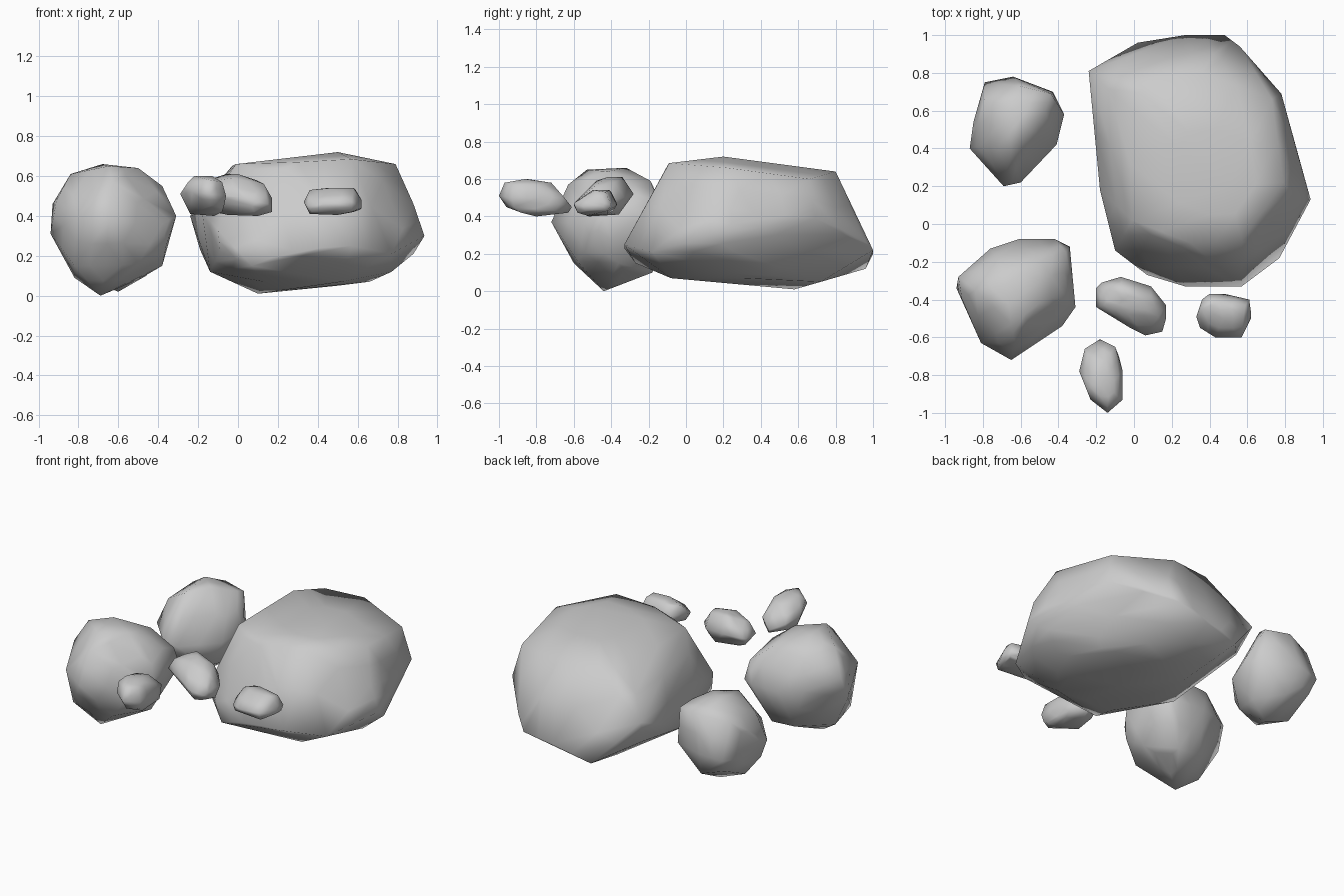
import bpy, bmesh


def rock(name, girdle, crown, base):
    """Chiselled stone: hull around its girdle, crown and base corners."""
    bm = bmesh.new()
    for p in girdle + crown + base:
        bm.verts.new(p)
    res = bmesh.ops.convex_hull(bm, input=bm.verts[:])
    junk = {g for g in res["geom_interior"] + res["geom_unused"]
            if isinstance(g, bmesh.types.BMVert)}
    bmesh.ops.delete(bm, geom=list(junk), context='VERTS')
    # one cut per edge keeps the smooth shading close to the facets
    bmesh.ops.subdivide_edges(bm, edges=bm.edges[:], cuts=1, use_grid_fill=True)
    bmesh.ops.recalc_face_normals(bm, faces=bm.faces[:])
    for f in bm.faces:
        f.smooth = True
    me = bpy.data.meshes.new(name)
    bm.to_mesh(me)
    bm.free()
    ob = bpy.data.objects.new(name, me)
    bpy.context.collection.objects.link(ob)
    return ob


# Big flat boulder
rock("boulder",
     [(-.24, .81, .40), (.02, .96, .12), (.27, 1, .20), (.48, 1, .22),
      (.56, .94, .29), (.78, .69, .39), (.87, .36, .42), (.935, .13, .30),
      (.88, .26, .21), (.77, -.18, .21), (.57, -.33, .25), (.27, -.33, .23),
      (.07, -.27, .15), (-.10, -.14, .33), (-.18, .18, .42)],
     [(-.01, .02, .66), (-.03, .62, .65), (.3, -.1, .67), (.18, -.13, .61),
      (.57, -.09, .685), (.5, .2, .72), (.79, .22, .66), (.73, .66, .60),
      (.36, .80, .64), (.09, .77, .64), (.88, .12, .46)],
     [(-.14, .2, .12), (-.09, -.14, .22), (-.19, .72, .23), (.1, .58, .01),
      (.13, -.05, .07), (.52, -.08, .07), (.66, .3, .07), (.77, .2, .12),
      (.5, .72, .05)])

# Two medium round stones
rock("round_stone_front",
     [(-.93, -.28, .46), (-.94, -.34, .31), (-.76, -.13, .38), (-.61, -.08, .36),
      (-.42, -.08, .36), (-.34, -.12, .36), (-.31, -.44, .40), (-.38, -.54, .36),
      (-.65, -.72, .37), (-.81, -.63, .40), (-.91, -.40, .48)],
     [(-.84, -.35, .61), (-.68, -.32, .66), (-.65, -.53, .65), (-.5, -.42, .64),
      (-.5, -.19, .59), (-.38, -.36, .55), (-.72, -.19, .57), (-.63, -.63, .57),
      (-.36, -.15, .48)],
     [(-.69, -.44, 0), (-.82, -.38, .09), (-.5, -.3, .08), (-.5, -.18, .10),
      (-.38, -.36, .15), (-.66, -.6, .15), (-.66, -.18, .11), (-.5, -.58, .16),
      (-.82, -.54, .15), (-.36, -.5, .25)])

rock("round_stone_back",
     [(-.87, .40, .30), (-.85, .54, .34), (-.79, .75, .27), (-.64, .78, .29),
      (-.43, .70, .28), (-.37, .58, .32), (-.41, .42, .28), (-.6, .22, .28),
      (-.69, .20, .32)],
     [(-.79, .66, .49), (-.66, .6, .58), (-.55, .5, .58), (-.65, .38, .56),
      (-.8, .42, .47), (-.47, .6, .54), (-.6, .73, .52), (-.44, .69, .51)],
     [(-.6, .5, .02), (-.78, .5, .09), (-.7, .3, .12), (-.46, .55, .10),
      (-.6, .7, .12), (-.5, .38, .12), (-.68, .24, .2), (-.84, .42, .19),
      (-.77, .70, .18)])

# Three pebbles
rock("pebble_right",
     [(.33, -.49, .47), (.36, -.40, .48), (.40, -.37, .47), (.48, -.37, .46),
      (.61, -.40, .46), (.62, -.47, .48), (.62, -.50, .44), (.57, -.60, .47),
      (.43, -.60, .46), (.35, -.55, .45)],
     [(.36, -.45, .53), (.47, -.50, .54), (.58, -.49, .54), (.45, -.41, .54),
      (.59, -.43, .53), (.40, -.40, .53)],
     [(.36, -.51, .41), (.50, -.53, .405), (.58, -.46, .42), (.42, -.42, .41),
      (.57, -.58, .42), (.61, -.42, .43), (.37, -.56, .42), (.38, -.39, .43)])

rock("pebble_middle",
     [(-.20, -.34, .50), (-.17, -.31, .51), (-.07, -.28, .52), (.09, -.33, .50),
      (.17, -.43, .48), (.17, -.50, .49), (.15, -.57, .46), (.06, -.59, .48),
      (-.02, -.55, .51), (-.20, -.44, .50)],
     [(-.12, -.38, .59), (-.06, -.34, .61), (.0, -.42, .61), (.13, -.49, .56),
      (-.03, -.48, .59), (.09, -.38, .58), (-.16, -.43, .57)],
     [(-.12, -.38, .42), (-.05, -.46, .405), (.10, -.52, .40), (.17, -.48, .42),
      (.04, -.36, .41), (.08, -.57, .42), (.13, -.42, .42), (-.18, -.36, .45)])

rock("pebble_front",
     [(-.18, -.61, .45), (-.10, -.65, .50), (-.06, -.78, .50), (-.06, -.93, .50),
      (-.14, -1, .51), (-.23, -.93, .52), (-.29, -.78, .51), (-.26, -.66, .49)],
     [(-.22, -.85, .60), (-.13, -.86, .60), (-.15, -.72, .58), (-.23, -.73, .57),
      (-.14, -.97, .58), (-.08, -.80, .57), (-.25, -.88, .57), (-.08, -.92, .57)],
     [(-.24, -.80, .41), (-.12, -.80, .40), (-.16, -.63, .42), (-.14, -.96, .45),
      (-.08, -.88, .42), (-.07, -.92, .45), (-.08, -.70, .43), (-.25, -.69, .44)])
